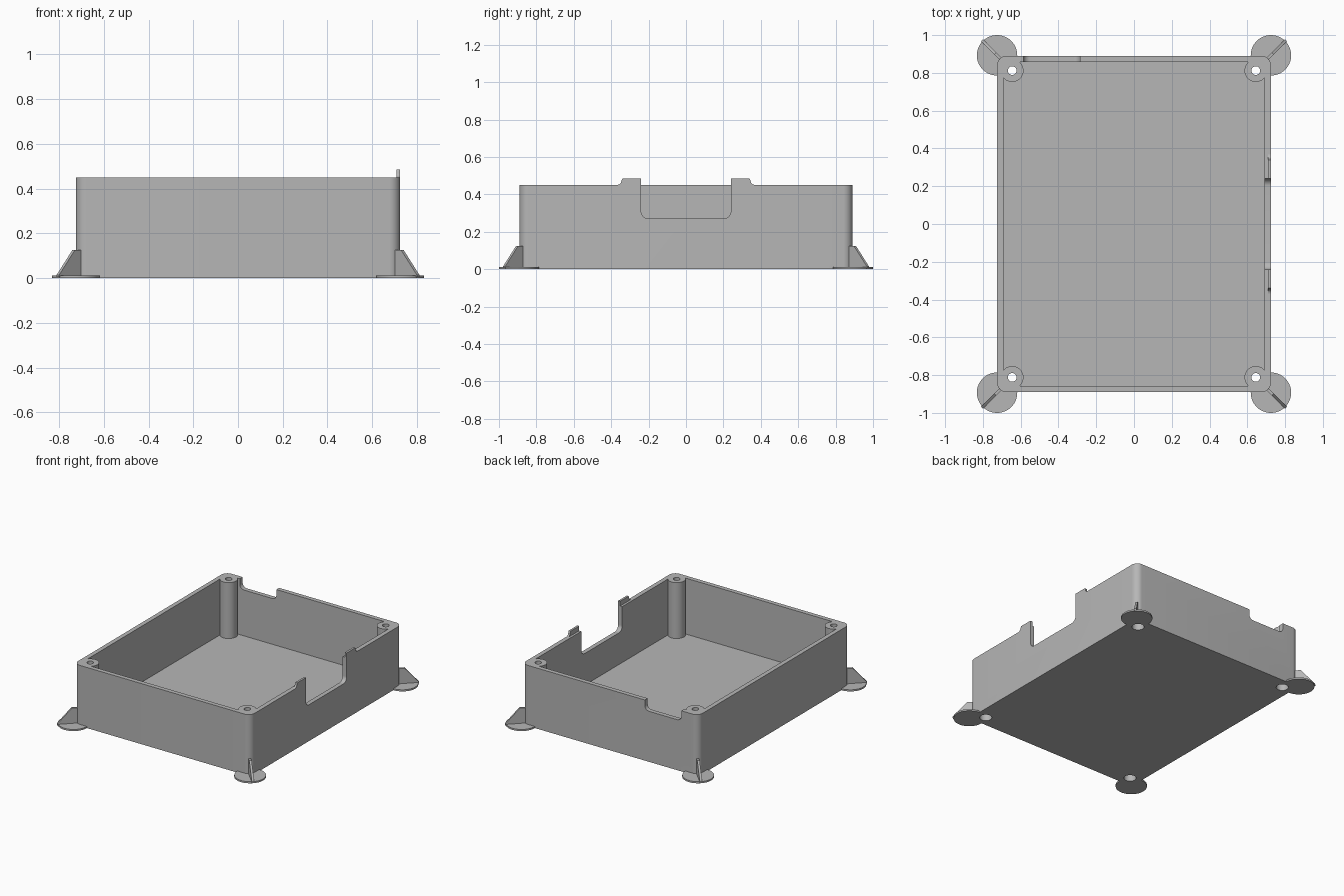
import bpy, bmesh, math
from mathutils import Matrix, Vector

cube = bpy.data.objects.get("Cube")
if cube:
    bpy.data.objects.remove(cube, do_unlink=True)

grey = bpy.data.materials.new("plain_grey")
grey.use_nodes = True
colour = (0.47, 0.47, 0.47, 1)
grey.diffuse_color = colour
grey.node_tree.nodes["Principled BSDF"].inputs["Base Color"].default_value = colour

# Box measurements
HX, HY, HEIGHT, WALL, FLOOR = 0.725, 0.89, 0.45, 0.033, 0.035
ALONG_X = Matrix(((0, 0, 1, 0), (1, 0, 0, 0), (0, 1, 0, 0), (0, 0, 0, 1)))
ALONG_Y = Matrix(((1, 0, 0, 0), (0, 0, -1, 0), (0, 1, 0, 0), (0, 0, 0, 1)))


def arc_corners(points, radii, steps=10):
    """Round the right-angled corners of an outline."""
    out = []
    for i, (p, r) in enumerate(zip(points, radii)):
        p = Vector(p)
        if r == 0:
            out.append(p)
            continue
        a = (Vector(points[i - 1]) - p).normalized()
        b = (Vector(points[(i + 1) % len(points)]) - p).normalized()
        for k in range(steps + 1):
            t = math.pi / 2 * k / steps
            out.append(p + (a + b) * r - b * r * math.cos(t) - a * r * math.sin(t))
    return out


def rectangle(x0, x1, y0, y1, radii):
    return arc_corners([(x0, y0), (x1, y0), (x1, y1), (x0, y1)], radii)


def circle(x, y, r, n=48):
    return [(x + r * math.cos(2 * math.pi * k / n), y + r * math.sin(2 * math.pi * k / n))
            for k in range(n)]


def prism(name, outline, w0, w1, matrix=Matrix()):
    """Extrude a flat outline from w0 to w1, then place it."""
    bm = bmesh.new()
    face = bm.faces.new([bm.verts.new((p[0], p[1], w0)) for p in outline])
    top = bmesh.ops.extrude_face_region(bm, geom=[face])["geom"]
    bmesh.ops.translate(bm, vec=(0, 0, w1 - w0),
                        verts=[g for g in top if isinstance(g, bmesh.types.BMVert)])
    bm.transform(matrix)
    bmesh.ops.recalc_face_normals(bm, faces=bm.faces)
    mesh = bpy.data.meshes.new(name)
    bm.to_mesh(mesh)
    bm.free()
    mesh.materials.append(grey)
    obj = bpy.data.objects.new(name, mesh)
    bpy.context.collection.objects.link(obj)
    return obj


def select(obj):
    bpy.ops.object.select_all(action="DESELECT")
    obj.select_set(True)
    bpy.context.view_layer.objects.active = obj


def combine(target, tool, operation, keep=False):
    select(target)
    mod = target.modifiers.new("combine", "BOOLEAN")
    mod.operation, mod.solver, mod.object = operation, "EXACT", tool
    bpy.ops.object.modifier_apply(modifier=mod.name)
    if not keep:
        bpy.data.objects.remove(tool, do_unlink=True)


# Open tray with rounded upright corners
body = prism("box_body", rectangle(-HX, HX, -HY, HY, [0.05] * 4), 0, HEIGHT)
ix, iy = HX - WALL, HY - WALL
combine(body, prism("cavity", rectangle(-ix, ix, -iy, iy, [0.02] * 4), FLOOR, 0.6), "DIFFERENCE")

# Cable openings in the side and back walls
side = rectangle(-0.24, 0.24, 0.27, 0.6, [0.04, 0.04, 0, 0])
combine(body, prism("side_opening", side, 0.66, 0.8, ALONG_X), "DIFFERENCE")
back = rectangle(-0.585, -0.285, 0.375, 0.6, [0.035, 0.035, 0, 0])
combine(body, prism("back_opening", back, -1, -0.85, ALONG_Y), "DIFFERENCE")

# Screw posts, bores and feet at the four corners
parts = [body]
for sx, side_name in ((-1, "right"), (1, "left")):
    for sy, end_name in ((-1, "front"), (1, "back")):
        px, py = sx * 0.645, sy * 0.812
        tag = end_name + "_" + side_name
        combine(body, prism("post", circle(px, py, 0.06), 0.01, HEIGHT), "UNION")
        fx, fy = sx * HX, sy * 0.893
        foot = prism(tag + "_foot", circle(fx, fy, 0.107, 64), 0, 0.012)
        bore = prism("bore", circle(px, py, 0.023, 32), -0.1, 0.6)
        recess = prism("recess", circle(px, py, 0.042, 32), -0.1, 0.07)
        for tool in (bore, recess):
            combine(body, tool, "DIFFERENCE", keep=True)
            combine(foot, tool, "DIFFERENCE")
        # Diagonal stiffening rib on the foot
        place = (Matrix.Translation((fx, fy, 0)) @ Matrix.Rotation(math.atan2(sy, sx), 4, "Z")
                 @ ALONG_Y)
        profile = [(-0.03, 0.005), (0.113, 0.005), (0.113, 0.014), (0.014, 0.125), (-0.03, 0.125)]
        parts += [foot, prism(tag + "_rib", profile, -0.008, 0.008, place)]

# Raised lips on both sides of the side opening
for s, end_name in ((-1, "front"), (1, "back")):
    lip = [(s * 0.24, HEIGHT)]
    for k in range(9):
        t = math.pi / 2 * k / 8
        lip.append((s * (0.37 - 0.025 * math.sin(t)), 0.475 - 0.025 * math.cos(t)))
    lip += [(s * 0.34, 0.485), (s * 0.24, 0.485)]
    parts.append(prism(end_name + "_lip", lip, 0.709, HX, ALONG_X))

for obj in parts:
    select(obj)
    bpy.ops.object.shade_smooth_by_angle(angle=math.radians(30))
